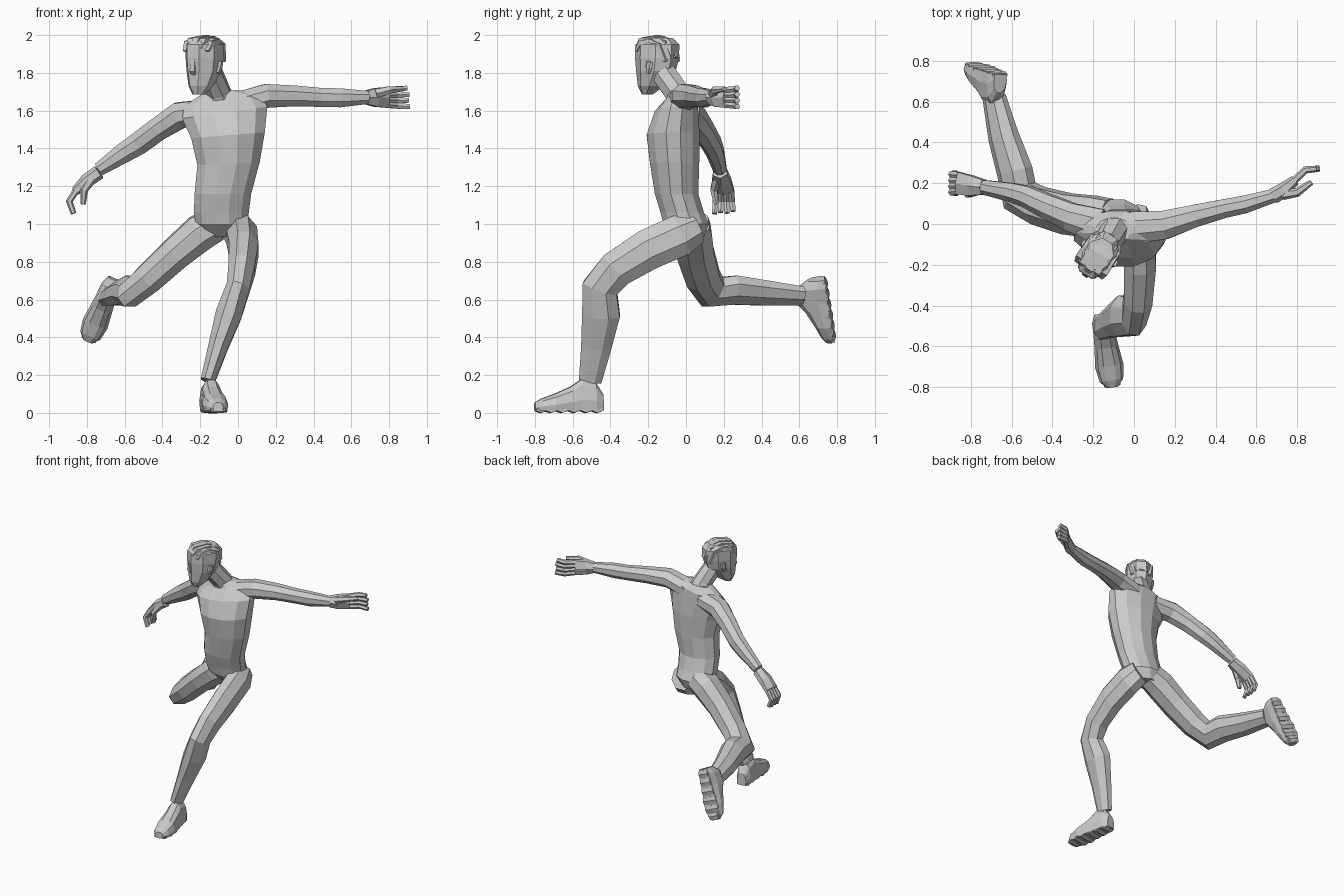
import bpy, bmesh
from math import cos, sin, pi
from mathutils import Vector, Matrix


def make(name, bm):
    bmesh.ops.recalc_face_normals(bm, faces=bm.faces)
    me = bpy.data.meshes.new(name)
    bm.to_mesh(me)
    bm.free()
    ob = bpy.data.objects.new(name, me)
    bpy.context.collection.objects.link(ob)
    return ob


def skin(bm, rings):
    """Bridge rings of points and close both ends."""
    vs = [[bm.verts.new(p) for p in r] for r in rings]
    n = len(vs[0])
    for a, b in zip(vs, vs[1:]):
        for i in range(n):
            j = (i + 1) % n
            bm.faces.new((a[i], a[j], b[j], b[i]))
    bm.faces.new(vs[0][::-1])
    bm.faces.new(vs[-1])


def ring(c, a, b, ra, rb, n):
    k = 1 / cos(pi / n)
    return [c + a * (ra * k * cos(t)) + b * (rb * k * sin(t))
            for t in (2 * pi * (i + .5) / n for i in range(n))]


def limb(bm, secs, ref, n=8):
    """Tube along a path; sections are x, y, z, radius along ref, other radius."""
    ref = Vector(ref)
    pts = [Vector(s[:3]) for s in secs]
    rings = []
    for i, s in enumerate(secs):
        d0 = (pts[i] - pts[max(i - 1, 0)]).normalized()
        d1 = (pts[min(i + 1, len(pts) - 1)] - pts[i]).normalized()
        t = (d0 + d1).normalized()
        a = (ref - t * ref.dot(t)).normalized()
        rings.append(ring(pts[i], a, t.cross(a), s[3], s[4], n))
    skin(bm, rings)


def limb_object(name, secs, ref, n=8):
    bm = bmesh.new()
    limb(bm, secs, ref, n)
    return make(name, bm)


def stack(name, secs, n, world=Matrix()):
    """Stacked level rings: x, y, z, rx, ry, sideways slope."""
    bm = bmesh.new()
    skin(bm, [ring(Vector(s[:3]), Vector((1, 0, s[5])), Vector((0, 1, 0)), s[3], s[4], n) for s in secs])
    bm.transform(world)
    return make(name, bm)


# Torso
stack("torso", [
    (-.09, .025, .93, .085, .07, 0), (-.085, .0, 1.0, .14, .12, 0),
    (-.088, -.02, 1.06, .145, .115, 0), (-.08, -.05, 1.16, .15, .115, 0),
    (-.05, -.06, 1.32, .165, .13, .05), (-.053, -.068, 1.47, .195, .14, .08),
    (-.07, -.05, 1.59, .225, .115, .14), (-.085, -.02, 1.66, .2, .08, .18),
    (-.1, -.03, 1.7, .085, .06, .1)], 12)

# Neck
limb_object("neck", [(-.09, -.01, 1.62, .085, .075), (-.105, -.05, 1.7, .063, .065),
                     (-.145, -.12, 1.8, .06, .065)], (1, 0, 0))

# Head, facing local -y, turned to the figure's right
face = Matrix.Translation((-.177, -.155, 0)) @ Matrix.Rotation(-.58, 4, 'Z')
stack("head", [
    (0, -.06, 1.685, .03, .025, 0), (0, -.035, 1.73, .06, .068, 0),
    (0, -.005, 1.81, .083, .103, 0), (0, .002, 1.88, .09, .115, 0),
    (0, .004, 1.95, .09, .115, 0), (0, .01, 1.985, .065, .075, 0)], 8, face)

# Hair locks running front to back
bm = bmesh.new()
for x in (-.07, -.037, 0, .037, .07):
    h = 1.99 - 4 * x * x
    f = .106 - 5 * x * x
    limb(bm, [(x, -f, h - .055, .012, .006), (x, -f + .03, h - .012, .021, .012),
              (x * .9, .01, h, .024, .01), (x * .9, f - .02, h - .025, .022, .014),
              (x * .8, f + .012, h - .11, .014, .008)], (1, 0, 0), 4)
bm.transform(face)
make("hair", bm)

# Ears and nose
bm = bmesh.new()
for s in (-1, 1):
    limb(bm, [(s * .083, .0, 1.8, .01, .012), (s * .091, .01, 1.83, .01, .018),
              (s * .091, .015, 1.86, .01, .016)], (1, 0, 0), 6)
limb(bm, [(0, -.105, 1.87, .01, .01), (0, -.106, 1.81, .016, .016),
          (0, -.095, 1.79, .012, .01)], (1, 0, 0), 4)
bm.transform(face)
make("ears_and_nose", bm)

# Arms
limb_object("left_arm", [
    (-.03, -.02, 1.63, .08, .06), (.15, -.005, 1.678, .07, .063), (.3, .04, 1.678, .055, .055),
    (.44, .075, 1.67, .046, .05), (.54, .095, 1.668, .044, .05), (.69, .14, 1.67, .033, .034)], (0, 1, 0))
limb_object("right_arm", [
    (-.17, -.01, 1.6, .085, .06), (-.31, .035, 1.575, .068, .07), (-.42, .085, 1.505, .06, .062),
    (-.525, .135, 1.427, .052, .06), (-.6, .155, 1.38, .046, .054), (-.735, .18, 1.29, .035, .036)], (0, 1, 0))


def hand(name, palm, finger, thumb, spread):
    """Palm, four fanned fingers and a thumb; spread is the across-hand axis."""
    bm = bmesh.new()
    sp = Vector(spread)
    limb(bm, [(*p, w, t) for p, w, t in zip(palm, (.036, .05, .054), (.034, .032, .022))], spread, 6)
    for i in range(4):
        off = sp * (i - 1.5)
        tip = Vector(finger[2]).lerp(Vector(finger[1]), (0, .1, .05, .2)[i])
        pts = [Vector(finger[0]) + off * .026, Vector(finger[1]) + off * .029, tip + off * .033]
        limb(bm, [(*p, r, r) for p, r in zip(pts, (.016, .016, .013))], spread, 6)
    limb(bm, [(*p, r, r) for p, r in zip(thumb, (.024, .019, .012))], spread, 6)
    return make(name, bm)


# Hands
hand("left_hand", [(.68, .135, 1.67), (.73, .165, 1.67), (.79, .215, 1.67)],
     [(.785, .212, 1.67), (.84, .265, 1.67), (.91, .272, 1.67)],
     [(.73, .145, 1.69), (.8, .155, 1.71), (.87, .205, 1.715)], (0, 0, 1))
hand("right_hand", [(-.735, .18, 1.275), (-.8, .188, 1.23), (-.86, .2, 1.175)],
     [(-.855, .2, 1.18), (-.893, .2, 1.12), (-.87, .2, 1.055)],
     [(-.775, .165, 1.24), (-.815, .148, 1.18), (-.82, .16, 1.105)], (0, 1, 0))

# Legs
limb_object("left_leg", [
    (-.01, .05, .98, .075, .085), (.02, -.03, .94, .082, .11), (.03, -.2, .865, .078, .108),
    (.02, -.37, .76, .07, .098), (0, -.455, .66, .062, .095), (-.05, -.45, .52, .07, .1),
    (-.105, -.475, .35, .052, .08), (-.16, -.507, .17, .038, .06)], (1, 0, 0))
limb_object("right_leg", [
    (-.12, .03, 1.0, .09, .09), (-.2, .035, .955, .095, .1), (-.33, .05, .845, .085, .098),
    (-.47, .09, .715, .078, .092), (-.56, .14, .64, .07, .1), (-.585, .26, .65, .068, .09),
    (-.64, .43, .633, .056, .078), (-.685, .62, .618, .042, .06)], (.6, .1, -.79))


def shoe(name, heel, forward, up):
    """Shoe with a studded sole; local x runs heel to toe, z up."""
    bm = bmesh.new()
    rings = []
    for x, h, w in ((0, .1, .035), (.04, .16, .052), (.12, .175, .055), (.17, .14, .06),
                    (.26, .1, .07), (.33, .075, .058), (.365, .055, .028)):
        rings.append([Vector((x, w * a, .012 + (h - .012) * b)) for a, b in
                      ((-.9, 0), (.9, 0), (1, .35), (.8, .8), (.4, 1), (-.4, 1), (-.8, .8), (-1, .35))])
    skin(bm, rings)
    # Rounded studs across the sole
    for x, w in ((.035, .04), (.095, .045), (.16, .05), (.225, .06), (.285, .058), (.335, .04)):
        limb(bm, [(x, -w, .016, .024, .012), (x, 0, .016, .027, .016), (x, w, .016, .024, .012)], (1, 0, 0), 6)
    f = Vector(forward).normalized()
    u = Vector(up)
    u = (u - f * u.dot(f)).normalized()
    rot = Matrix((f, u.cross(f), u)).transposed().to_4x4()
    bm.transform(Matrix.Translation(heel) @ rot)
    return make(name, bm)


# Shoes
shoe("left_shoe", (-.16, -.44, 0), (.055, -.36, 0), (0, 0, 1))
shoe("right_shoe", (-.652, .745, .715), (-.15, .055, -.355), (-.03, -1, 0))
